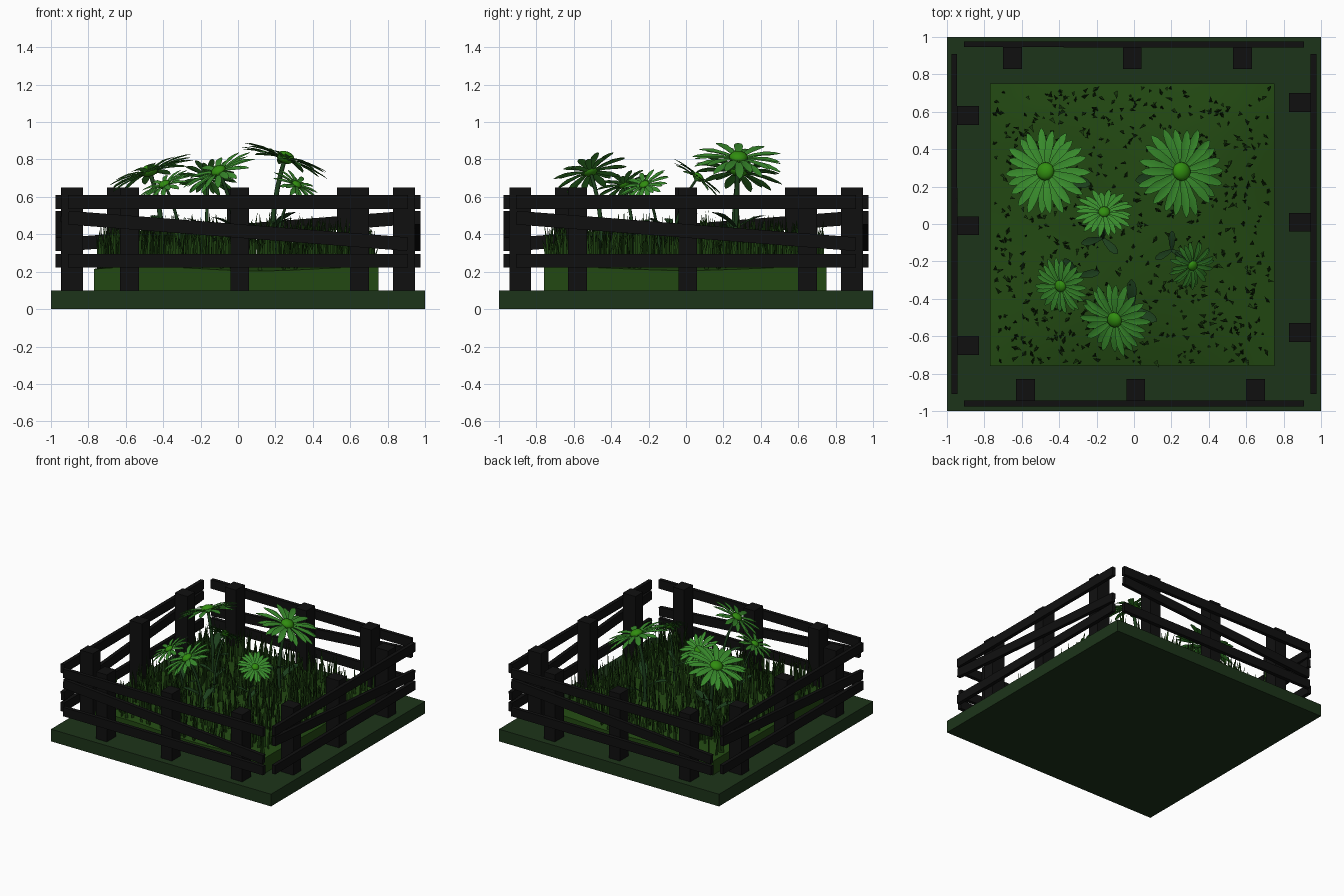
import bpy, bmesh, math, random
from mathutils import Vector, Matrix

if "Cube" in bpy.data.objects:
    bpy.data.objects.remove(bpy.data.objects["Cube"])

random.seed(7)


def mat(name, rgb):
    m = bpy.data.materials.new(name)
    m.diffuse_color = (*rgb, 1)
    m.use_nodes = True
    m.node_tree.nodes["Principled BSDF"].inputs["Base Color"].default_value = m.diffuse_color
    return m


BASE = mat("base_green", (0.012, 0.034, 0.010))
WOOD = mat("dark_wood", (0.005, 0.005, 0.005))
TURF = mat("turf", (0.016, 0.065, 0.006))
BLADE = mat("blade", (0.012, 0.05, 0.005))
STEM = mat("stem", (0.012, 0.05, 0.012))
PETAL = mat("petal", (0.04, 0.26, 0.025))
HEART = mat("heart", (0.03, 0.27, 0.005))


def finish(name, bm, material, smooth=False):
    me = bpy.data.meshes.new(name)
    bm.to_mesh(me)
    bm.free()
    for p in me.polygons:
        p.use_smooth = smooth
    me.materials.append(material)
    ob = bpy.data.objects.new(name, me)
    bpy.context.collection.objects.link(ob)
    return ob


def box(name, centre, size, material, tilt=0, turn=0):
    """Box tilted about y in place, then turned about the world z axis."""
    bm = bmesh.new()
    m = (Matrix.Rotation(turn, 4, 'Z') @ Matrix.Translation(centre)
         @ Matrix.Rotation(tilt, 4, 'Y') @ Matrix.Diagonal((*size, 1)))
    bmesh.ops.create_cube(bm, size=1, matrix=m)
    return finish(name, bm, material)


def ground(x, y):
    edge = max(0, 1 - (x / 0.78) ** 4) * max(0, 1 - (y / 0.78) ** 4)
    return 0.21 + 0.06 * edge + 0.012 * math.sin(5 * x + 1) * math.cos(4 * y)


# Base slab
box("base_slab", (0, 0, 0.05), (2, 2, 0.1), BASE)

# Four fence sides, the same panel turned by quarter turns
for side, label in enumerate(("front", "right", "back", "left")):
    turn = side * math.pi / 2
    for i, x in enumerate((-0.58, 0.01, 0.65)):
        box(f"{label}_post_{i}", (x, -0.8875, 0.375), (0.1, 0.115, 0.55), WOOD, 0, turn)
    for part, z, tilt in (("bottom", 0.258, 0), ("slanted", 0.418, 0.078), ("top", 0.573, 0)):
        box(f"{label}_{part}_rail", (0, -0.96, z), (1.82, 0.03, 0.073), WOOD, tilt, turn)

# Turf block with a gently mounded top
bm = bmesh.new()
bmesh.ops.create_grid(bm, x_segments=16, y_segments=16, size=1)
rim = [e for e in bm.edges if e.is_boundary]
top = list(bm.verts)
skirt = bmesh.ops.extrude_edge_only(bm, edges=rim)["geom"]
low = {v for v in skirt if isinstance(v, bmesh.types.BMVert)}
for v in bm.verts:
    x, y = v.co.x * 0.76 - 0.01, v.co.y * 0.755 - 0.005
    v.co = (x, y, 0.1 if v in low else ground(x, y))
bmesh.ops.recalc_face_normals(bm, faces=bm.faces)
turf = finish("turf_block", bm, TURF)
bpy.context.view_layer.objects.active = turf
turf.select_set(True)
bpy.ops.object.shade_smooth_by_angle(angle=math.radians(40))
turf.select_set(False)

# Grass blades: three-sided tapering spikes with a slight bend
bm = bmesh.new()
for _ in range(750):
    x, y = random.uniform(-0.75, 0.73), random.uniform(-0.74, 0.73)
    h, w = random.uniform(0.13, 0.26), random.uniform(0.008, 0.014)
    lean, spin = random.uniform(0, 6.283), random.uniform(0, 6.283)
    d = Vector((math.cos(lean), math.sin(lean), 0)) * random.uniform(0.005, 0.035)
    root = Vector((x, y, ground(x, y) - 0.01))
    rings = []
    for t, s in ((0, 1), (0.55, 0.7)):
        c = root + d * t * t + Vector((0, 0, h * t))
        rings.append([bm.verts.new(c + Vector((math.cos(spin + a), math.sin(spin + a), 0)) * w * s)
                      for a in (0, 2.094, 4.189)])
    tip = bm.verts.new(root + d + Vector((0, 0, h)))
    for i in range(3):
        j = (i + 1) % 3
        bm.faces.new((rings[0][i], rings[0][j], rings[1][j], rings[1][i]))
        bm.faces.new((rings[1][i], rings[1][j], tip))
finish("grass_blades", bm, BLADE)


def leaf_shape(bm, m, length, width, start, lift, droop):
    """Pointed, slightly folded leaf running along local +x."""
    rows = []
    for t, w in ((0, 0.3), (0.3, 0.75), (0.65, 1), (0.88, 0.7), (1, 0.15)):
        x = start + (length - start) * t
        z = lift * t - droop * t * t
        rows.append([bm.verts.new(m @ Vector((x, s * w * width / 2, z - (0 if s else 0.12 * width * w))))
                     for s in (-1, 0, 1)])
    for a, b in zip(rows, rows[1:]):
        for i in (0, 1):
            bm.faces.new((a[i], b[i], b[i + 1], a[i + 1]))


def flower(name, head, r, lean):
    n = Vector((*lean, 1)).normalized()
    m = Matrix.Translation(head) @ Vector((0, 0, 1)).rotation_difference(n).to_matrix().to_4x4()
    # Two staggered rings of petals
    bm = bmesh.new()
    count = 11
    for layer in (0, 1):
        for i in range(count):
            a = 2 * math.pi * (i + layer / 2) / count + random.uniform(-0.06, 0.06)
            mm = m @ Matrix.Rotation(a, 4, 'Z') @ Matrix.Translation((0, 0, 0.006 * layer))
            leaf_shape(bm, mm, r * random.uniform(0.93, 1.05), r * 0.21, r * 0.1,
                       r * (0.16 + 0.1 * layer), r * 0.24)
    finish(name + "_petals", bm, PETAL, True)
    # Domed heart
    bm = bmesh.new()
    bmesh.ops.create_uvsphere(bm, u_segments=14, v_segments=8, radius=r * 0.21,
                              matrix=m @ Matrix.Translation((0, 0, r * 0.05)) @ Matrix.Diagonal((1, 1, 0.65, 1)))
    finish(name + "_heart", bm, HEART, True)
    # Curved stem
    hx, hy, hz = head
    bx, by = hx - lean[0] * 0.18, hy - lean[1] * 0.18
    foot = Vector((bx, by, ground(bx, by) - 0.02))
    end = Vector(head)
    ctrl = end - n * (hz - foot.z) * 0.5
    ctrl = ctrl.lerp(Vector((bx, by, ctrl.z)), 0.4)
    bm = bmesh.new()
    rings = []
    for k in range(8):
        t = k / 7
        c = foot * (1 - t) ** 2 + ctrl * 2 * t * (1 - t) + end * t * t
        rad = r * (0.065 - 0.015 * t)
        rings.append([bm.verts.new(c + Vector((math.cos(q), math.sin(q), 0)) * rad)
                      for q in (i * math.pi / 4 for i in range(8))])
    for a, b in zip(rings, rings[1:]):
        for i in range(8):
            bm.faces.new((a[i], a[(i + 1) % 8], b[(i + 1) % 8], b[i]))
    # Leaves low on the stem
    for k in range(3):
        mm = (Matrix.Translation(foot + Vector((0, 0, 0.08 + 0.05 * k)))
              @ Matrix.Rotation(2.1 * k + hx * 5, 4, 'Z'))
        leaf_shape(bm, mm, r * 0.75, r * 0.28, 0, r * 0.7, r * 0.35)
    finish(name + "_stem", bm, STEM, True)


# Flowers: head position, radius, lean
for i, (head, r, lean) in enumerate((
        ((-0.47, 0.28, 0.73), 0.235, (-0.37, 0.14)),
        ((0.25, 0.28, 0.80), 0.24, (0.36, 0.06)),
        ((-0.16, 0.06, 0.70), 0.155, (0.05, 0.75)),
        ((-0.39, -0.33, 0.66), 0.155, (-0.5, -0.3)),
        ((-0.10, -0.51, 0.73), 0.2, (-0.5, -0.35)),
        ((0.31, -0.22, 0.66), 0.135, (0.6, -0.45)))):
    flower(f"flower_{i + 1}", head, r, lean)
